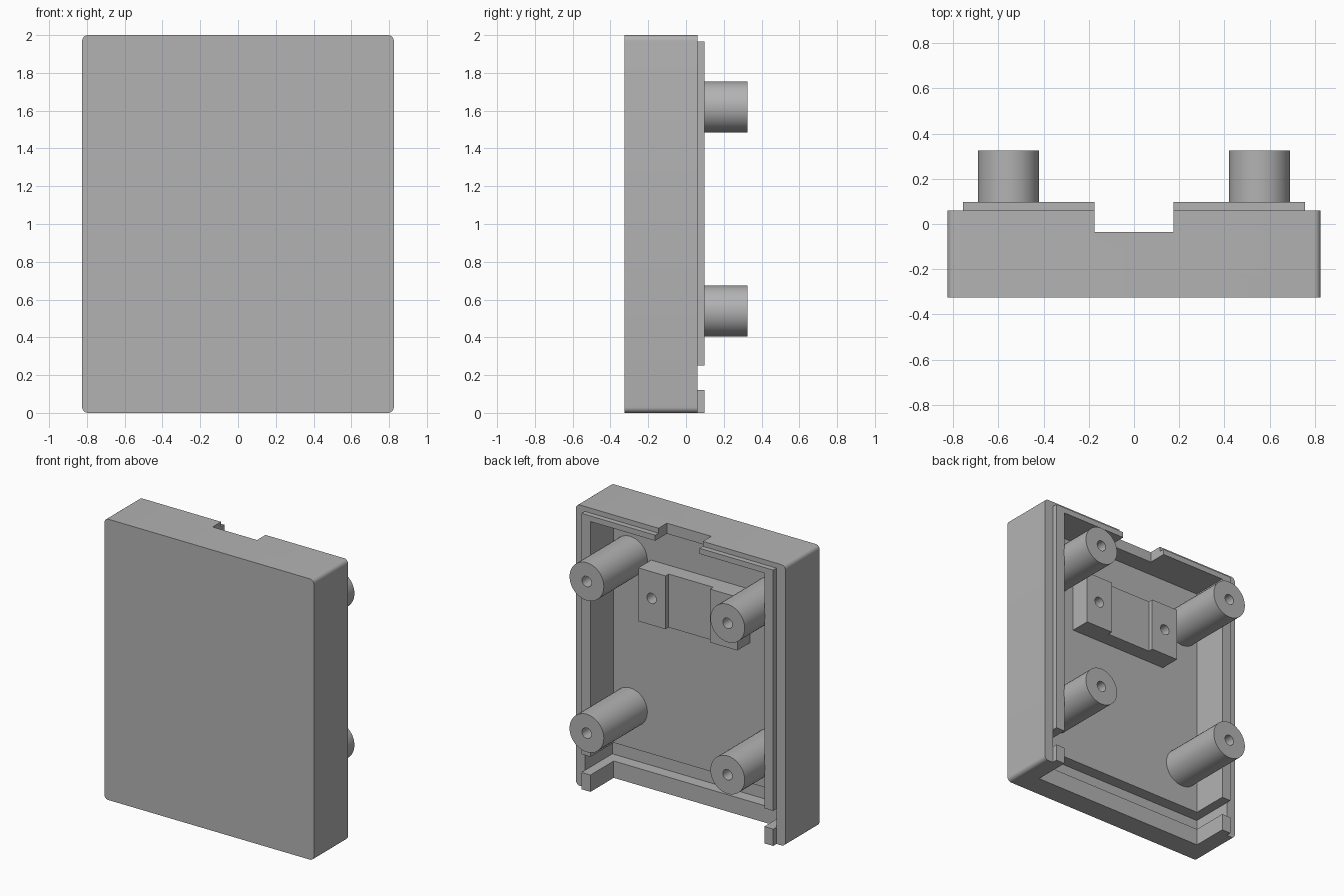
import bpy, bmesh, math
from mathutils import Vector

if "Cube" in bpy.data.objects:
    bpy.data.objects.remove(bpy.data.objects["Cube"])

grey = bpy.data.materials.new("light_grey_plastic")
grey.diffuse_color = (0.45, 0.45, 0.45, 1)
grey.use_nodes = True
grey.node_tree.nodes["Principled BSDF"].inputs["Base Color"].default_value = grey.diffuse_color


def finish(name, bm):
    bmesh.ops.recalc_face_normals(bm, faces=bm.faces)
    me = bpy.data.meshes.new(name)
    bm.to_mesh(me)
    bm.free()
    me.materials.append(grey)
    ob = bpy.data.objects.new(name, me)
    bpy.context.collection.objects.link(ob)
    return ob


def box(name, x, y, z, corner=0):
    """Box from (min, max) ranges; corner rounds the edges running along y."""
    bm = bmesh.new()
    bmesh.ops.create_cube(bm, size=1)
    for v in bm.verts:
        v.co = Vector([r[0] if c < 0 else r[1] for c, r in zip(v.co, (x, y, z))])
    if corner:
        edges = [e for e in bm.edges
                 if abs(e.verts[0].co.y - e.verts[1].co.y) > 0.01]
        bmesh.ops.bevel(bm, geom=edges, offset=corner, segments=6,
                        profile=0.5, affect='EDGES')
    return finish(name, bm)


def lathe(name, x, z, profile, sides=40):
    """Turn (radius, y) points around an axis along y at (x, z)."""
    bm = bmesh.new()
    rings = []
    for r, y in profile:
        if r == 0:
            rings.append([bm.verts.new((x, y, z))] * sides)
        else:
            rings.append([bm.verts.new((x + r * math.cos(math.tau * i / sides), y,
                                        z + r * math.sin(math.tau * i / sides)))
                          for i in range(sides)])
    for a, b in zip(rings, rings[1:]):
        for i in range(sides):
            j = (i + 1) % sides
            bm.faces.new(list(dict.fromkeys((a[i], a[j], b[j], b[i]))))
    return finish(name, bm)


def combine(target, tool, operation):
    mod = target.modifiers.new(operation.lower(), 'BOOLEAN')
    mod.object, mod.operation, mod.solver = tool, operation, 'EXACT'
    bpy.context.view_layer.objects.active = target
    bpy.ops.object.modifier_apply(modifier=mod.name)
    bpy.data.objects.remove(tool)


def smooth(ob):
    bpy.ops.object.select_all(action='DESELECT')
    ob.select_set(True)
    bpy.context.view_layer.objects.active = ob
    bpy.ops.object.shade_smooth_by_angle(angle=math.radians(30))


FLOOR = -0.165

# Case: rounded shell with a raised rim at the back
case = box("case", (-0.825, 0.825), (-0.325, 0.06), (0, 2), 0.03)
combine(case, box("rim", (-0.755, 0.755), (-0.2, 0.097), (0, 1.965)), 'UNION')
# Hollow interior, open at the bottom
combine(case, box("cavity", (-0.685, 0.685), (FLOOR, 0.5), (-0.2, 1.925)), 'DIFFERENCE')
# Panel slot across the lower end
combine(case, box("slot", (-0.755, 0.755), (-0.25, 0.06), (0.12, 0.25)), 'DIFFERENCE')
combine(case, box("rim_gap", (-0.8, 0.8), (0.06, 0.5), (0.12, 0.25)), 'DIFFERENCE')
# Cable notch in the top wall
combine(case, box("notch", (-0.175, 0.175), (-0.035, 0.5), (1.8, 2.2)), 'DIFFERENCE')
smooth(case)

# Four hollow screw posts
for side, x in (("left", -0.555), ("right", 0.555)):
    for level, z in (("lower", 0.54), ("upper", 1.62)):
        post = lathe(f"{side}_{level}_post", x, z,
                     [(0.135, FLOOR - 0.01), (0.135, 0.325), (0.037, 0.325),
                      (0.037, -0.1), (0, -0.1)])
        smooth(post)

# Cable clamp block: two raised pads with screw holes and a shallow channel
clamp = box("clamp_block", (-0.39, 0.39), (FLOOR - 0.01, -0.02), (1.25, 1.63))
combine(clamp, box("channel", (-0.175, 0.175), (-0.055, 0.2), (1, 2)), 'DIFFERENCE')
for x in (-0.285, 0.285):
    combine(clamp, lathe("screw_hole", x, 1.44,
                         [(0, -0.14), (0.037, -0.14), (0.037, 0.1), (0, 0.1)], 24),
            'DIFFERENCE')
smooth(clamp)
